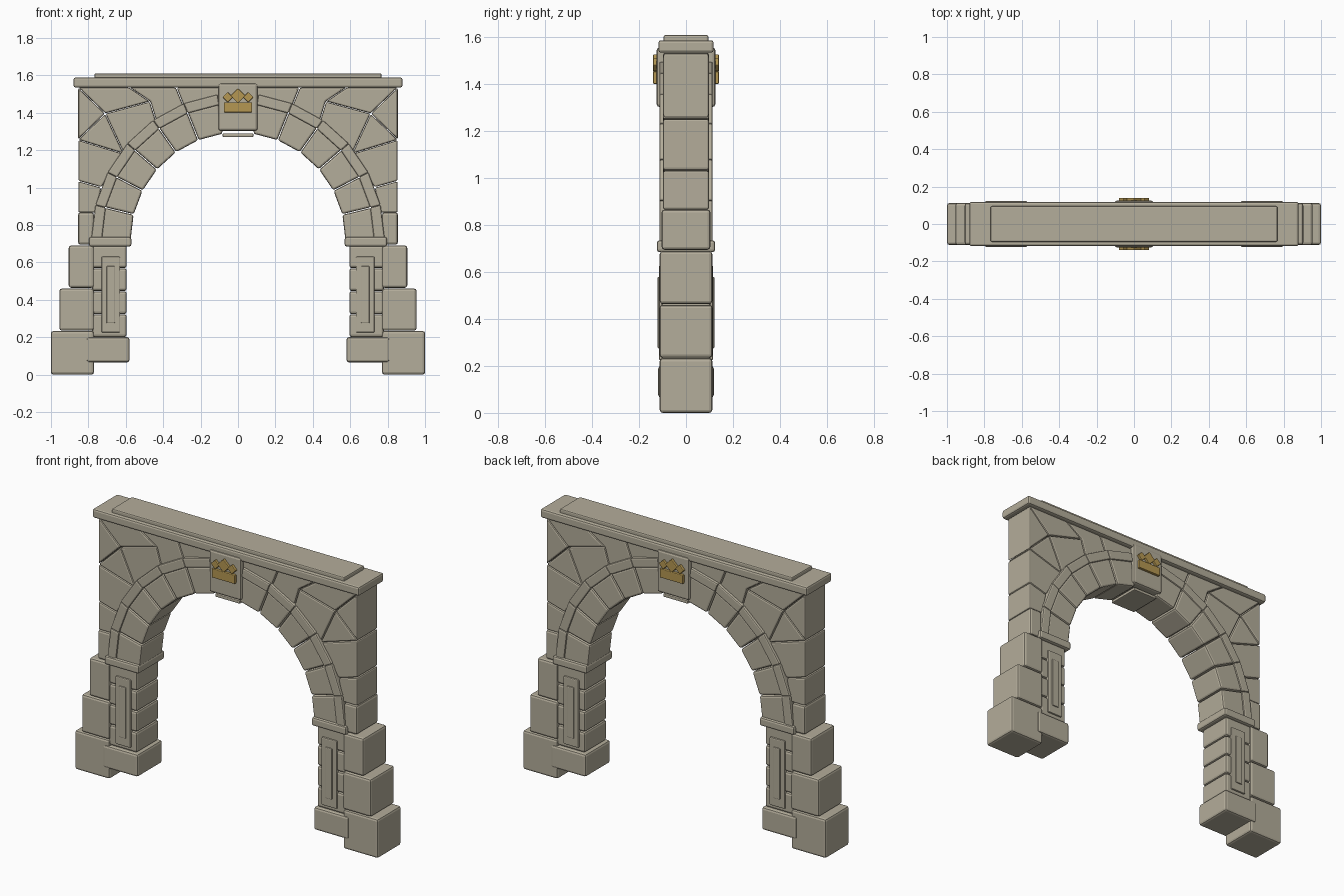
import bpy, bmesh, math

if "Cube" in bpy.data.objects:
    bpy.data.objects.remove(bpy.data.objects["Cube"])


def material(name, rgb):
    m = bpy.data.materials.new(name)
    m.diffuse_color = (*rgb, 1)
    m.use_nodes = True
    m.node_tree.nodes["Principled BSDF"].inputs["Base Color"].default_value = m.diffuse_color
    return m


STONE = material("warm grey stone", (0.455, 0.417, 0.325))
GOLD = material("old gold", (0.46, 0.31, 0.085))


def prism(name, pts, y0, y1, bevel=0.011, mat=STONE):
    """Extrude an outline in x and z from y0 to y1 and round its edges."""
    bm = bmesh.new()
    a = [bm.verts.new((x, y0, z)) for x, z in pts]
    b = [bm.verts.new((x, y1, z)) for x, z in pts]
    n = len(pts)
    bm.faces.new(a)
    bm.faces.new(b[::-1])
    for i in range(n):
        j = (i + 1) % n
        bm.faces.new((a[j], a[i], b[i], b[j]))
    bmesh.ops.recalc_face_normals(bm, faces=bm.faces[:])
    me = bpy.data.meshes.new(name)
    bm.to_mesh(me)
    bm.free()
    me.materials.append(mat)
    ob = bpy.data.objects.new(name, me)
    bpy.context.collection.objects.link(ob)
    if bevel:
        mod = ob.modifiers.new("rounded edges", 'BEVEL')
        mod.width = bevel
        mod.segments = 2
        mod.limit_method = 'ANGLE'
        mod.angle_limit = math.radians(25)
    return ob


def rect(x0, x1, z0, z1):
    return [(x0, z0), (x1, z0), (x1, z1), (x0, z1)]


def sides(name, pts, half, bevel=0.011):
    """The same stone on the left and right of the arch."""
    for s, word in ((1, "right"), (-1, "left")):
        prism(f"{name}_{word}", [(s * x, z) for x, z in pts], -half, half, bevel)


def shrink(pts, gap=0.003):
    """Pull an outline towards its middle to leave a joint."""
    cx = sum(p[0] for p in pts) / len(pts)
    cz = sum(p[1] for p in pts) / len(pts)
    out = []
    for x, z in pts:
        d = math.hypot(x - cx, z - cz)
        k = 1 - gap / d
        out.append((cx + (x - cx) * k, cz + (z - cz) * k))
    return out


# Stepped buttress stones
for i, (x1, z0, z1, half) in enumerate(((1.0, 0.0, 0.233, 0.112), (0.955, 0.235, 0.46, 0.113),
                                        (0.905, 0.464, 0.69, 0.112), (0.855, 0.695, 0.867, 0.104))):
    sides(f"buttress_stone_{i + 1}", rect(0.77, x1, z0, z1), half, 0.013)

# Piers with plinth and impost
sides("pier_plinth", rect(0.58, 0.81, 0.065, 0.2), 0.119, 0.013)
for i in range(4):
    z = 0.2 + i * 0.123
    sides(f"pier_stone_{i + 1}", rect(0.595, 0.78, z + 0.001, z + 0.122), 0.105, 0.013)
sides("impost", rect(0.57, 0.797, 0.685, 0.735), 0.124)

# Raised panels on both pier faces
sides("pier_panel", rect(0.63, 0.73, 0.225, 0.63), 0.115, 0.006)
sides("pier_inner_panel", rect(0.657, 0.703, 0.275, 0.58), 0.121, 0.005)

# Arch stones and the moulding around them
CZ = 0.72


def wedge(r0, r1, a0, a1):
    return [(r * math.cos(a), CZ + r * math.sin(a))
            for r, a in ((r0, a0), (r1, a0), (r1, a1), (r0, a1))]


STEP = math.radians(13.67)
for i in range(6):
    a0, a1 = i * STEP, (i + 1) * STEP
    sides(f"arch_stone_{i + 1}", shrink(wedge(0.572, 0.735, a0, a1)), 0.108)
    sides(f"arch_moulding_{i + 1}", wedge(0.728, 0.785, a0, a1), 0.114, 0.008)
# Thin lip under the keystone
prism("arch_soffit", rect(-0.082, 0.082, 1.27, 1.289), -0.1, 0.1, 0.005)

# Irregular spandrel stones fanning out to the corner
CORNER, HUB = (0.855, 1.535), (0.71, 1.395)
SPANDREL = [
    [(0.855, 0.865), (0.855, 1.035), (0.73, 1.0), (0.755, 0.865)],
    [(0.855, 1.035), (0.855, 1.255), (0.61, 1.18), (0.73, 1.0)],
    [(0.855, 1.255), CORNER, HUB],
    [(0.855, 1.255), HUB, (0.61, 1.18)],
    [HUB, (0.47, 1.46), (0.43, 1.33), (0.61, 1.18)],
    [CORNER, (0.58, 1.535), (0.47, 1.46), HUB],
    [(0.58, 1.535), (0.33, 1.535), (0.28, 1.41), (0.43, 1.33), (0.47, 1.46)],
    [(0.33, 1.535), (0.09, 1.535), (0.09, 1.46), (0.28, 1.41)],
]
for i, pts in enumerate(SPANDREL):
    sides(f"spandrel_stone_{i + 1}", shrink(pts, 0.002), 0.098, 0.009)

# Cornice and capping slab
prism("cornice", rect(-0.88, 0.88, 1.535, 1.588), -0.118, 0.118, 0.011)
prism("capping_slab", rect(-0.767, 0.767, 1.58, 1.61), -0.095, 0.095, 0.007)

# Keystone
prism("keystone", rect(-0.105, 0.105, 1.303, 1.558), -0.125, 0.125, 0.013)


# Gold crown emblem on both keystone faces
def diamond(x, z, r):
    return [(x - r, z), (x, z - r), (x + r, z), (x, z + r)]


for s, word in ((-1, "front"), (1, "back")):
    y0, y1 = s * 0.12, s * 0.14
    prism(f"crown_band_{word}", rect(-0.076, 0.076, 1.402, 1.455), y0, y1, 0.004, GOLD)
    for j, (x, z, r) in enumerate(((-0.055, 1.483, 0.028), (0, 1.49, 0.04), (0.055, 1.483, 0.028))):
        prism(f"crown_point_{word}_{j + 1}", diamond(x, z, r), y0, y1, 0.004, GOLD)
